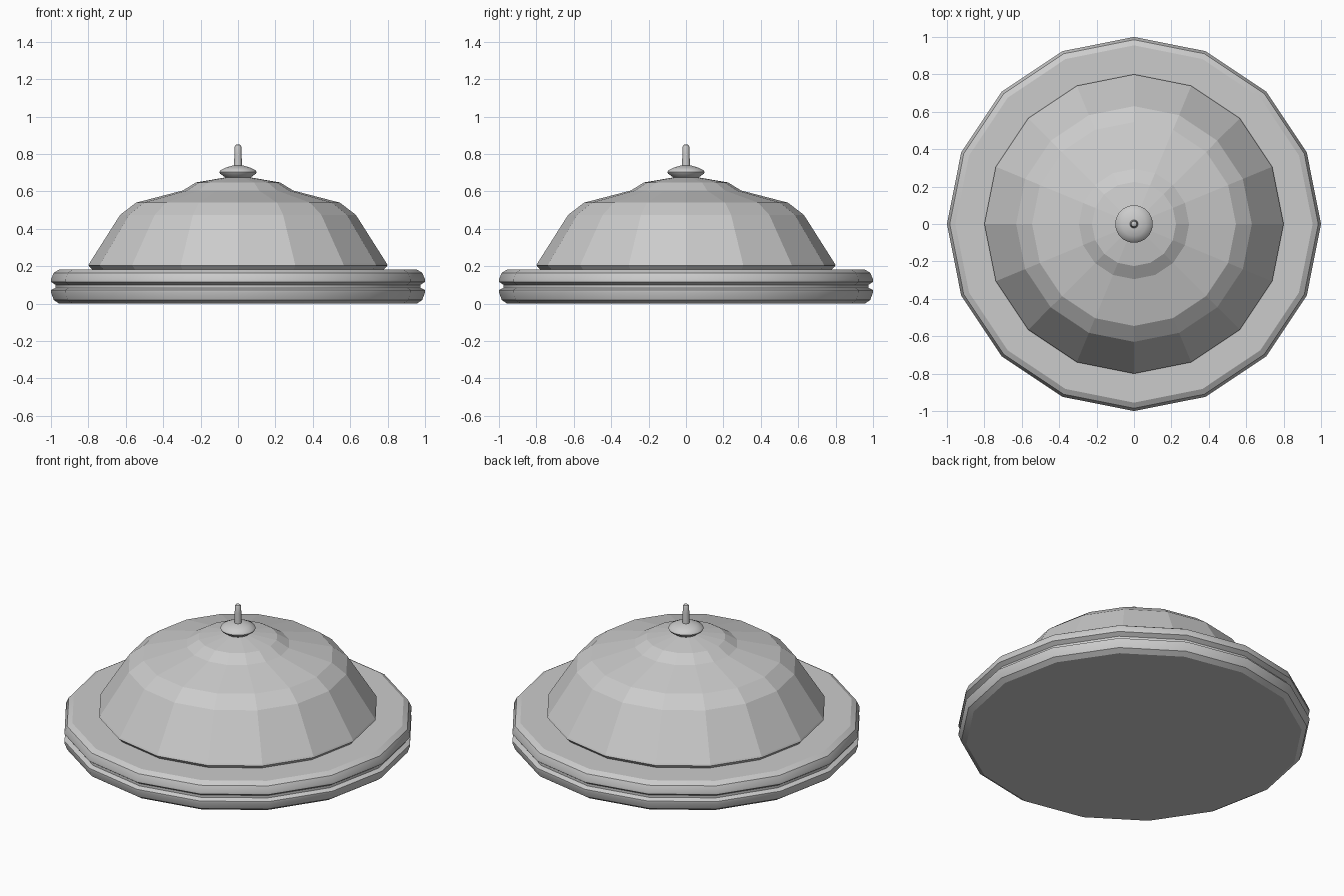
import bpy, bmesh
from math import cos, sin, pi, radians

if "Cube" in bpy.data.objects:
    bpy.data.objects.remove(bpy.data.objects["Cube"])


def lathe(name, profile, sides, smooth_angle=None):
    """Closed solid of revolution from (radius, height) points, bottom to top."""
    bm = bmesh.new()
    rings = [[bm.verts.new((r * cos(2 * pi * i / sides), r * sin(2 * pi * i / sides), z))
              for i in range(sides)] for r, z in profile]
    for low, high in zip(rings, rings[1:]):
        for i in range(sides):
            j = (i + 1) % sides
            bm.faces.new((low[i], low[j], high[j], high[i]))
    bm.faces.new(rings[0][::-1])
    bm.faces.new(rings[-1])
    mesh = bpy.data.meshes.new(name)
    bm.to_mesh(mesh)
    bm.free()
    obj = bpy.data.objects.new(name, mesh)
    bpy.context.collection.objects.link(obj)
    if smooth_angle:
        bpy.context.view_layer.objects.active = obj
        obj.select_set(True)
        bpy.ops.object.shade_smooth_by_angle(angle=radians(smooth_angle))
        obj.select_set(False)
    return obj


# Wide plate with a groove around its rim
lathe("base_plate", [(0.955, 0), (0.985, 0.02), (1, 0.06), (1, 0.073), (0.975, 0.085),
                     (0.975, 0.1), (1, 0.117), (1, 0.13), (0.985, 0.165), (0.955, 0.183)],
      16, 30)

# Faceted dome with an undercut lower lip
lathe("dome", [(0.775, 0.178), (0.8, 0.205), (0.795, 0.215), (0.63, 0.475),
               (0.545, 0.54), (0.295, 0.605), (0.225, 0.648), (0.05, 0.678)], 16)

# Round knob on the dome
lathe("knob", [(0.055, 0.665), (0.07, 0.677), (0.095, 0.694), (0.1, 0.703), (0.095, 0.713),
               (0.065, 0.728), (0.03, 0.738)], 32, 40)

# Slim pin on top of the knob
lathe("pin", [(0.022, 0.73), (0.019, 0.8), (0.018, 0.838), (0.014, 0.848), (0.006, 0.852)], 16, 40)
